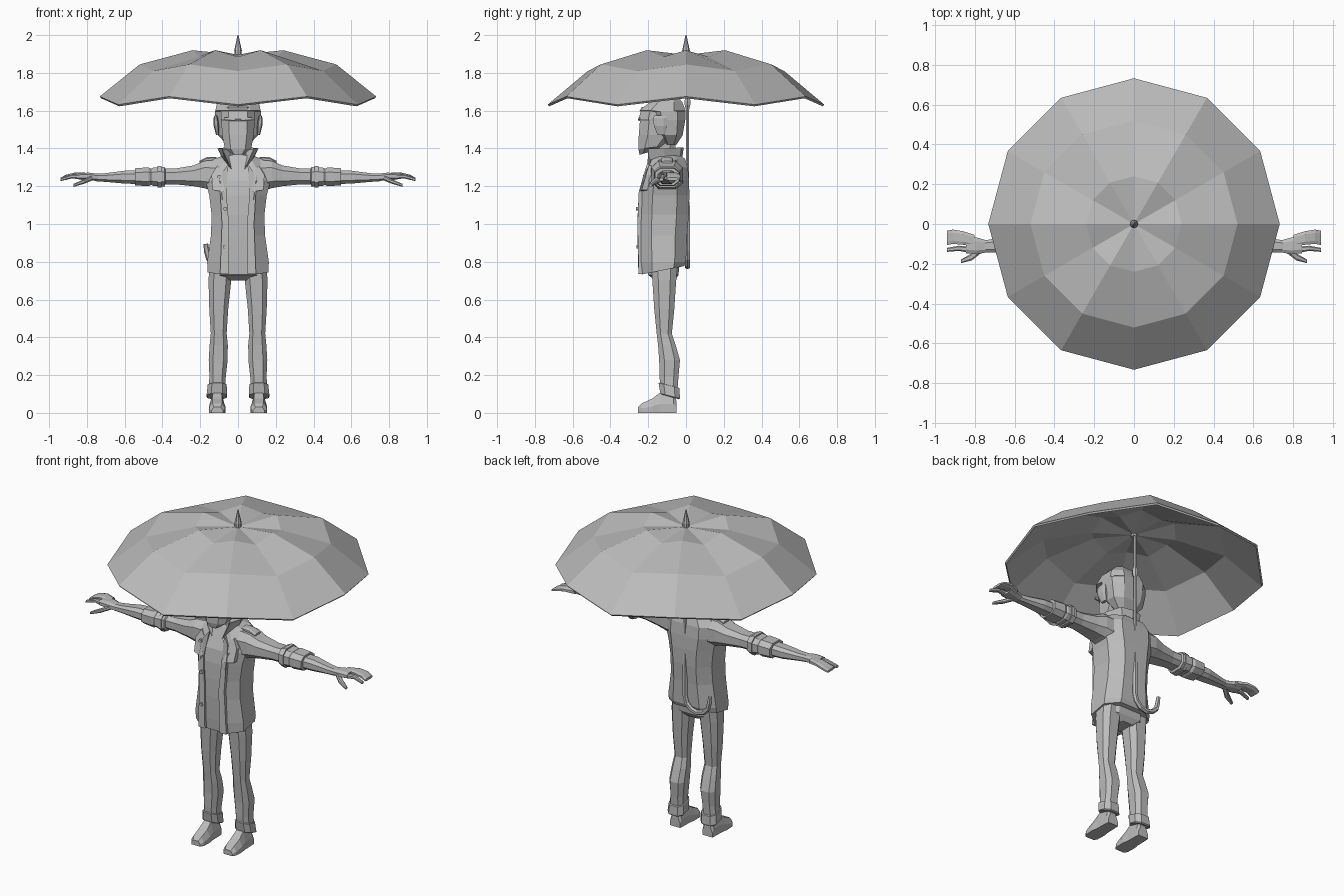
import bpy, bmesh, math
from mathutils import Vector

grey = bpy.data.materials.new("plain grey")
grey.diffuse_color = (0.5, 0.5, 0.5, 1)


def finish(name, bm, mirror=False, recalc=True):
    if recalc:
        bmesh.ops.recalc_face_normals(bm, faces=bm.faces)
    me = bpy.data.meshes.new(name)
    bm.to_mesh(me)
    bm.free()
    me.materials.append(grey)
    ob = bpy.data.objects.new(name, me)
    bpy.context.collection.objects.link(ob)
    if mirror:
        m = ob.modifiers.new("mirror", 'MIRROR')
        m.use_mirror_merge = False
    return ob


def loft(name, rings, mirror=False):
    """Skin a list of equal-length point loops and cap both ends."""
    bm = bmesh.new()
    vs = [[bm.verts.new(p) for p in r] for r in rings]
    n = len(vs[0])
    for a, b in zip(vs, vs[1:]):
        for i in range(n):
            j = (i + 1) % n
            bm.faces.new((a[i], a[j], b[j], b[i]))
    bm.faces.new(vs[0])
    bm.faces.new(vs[-1])
    return finish(name, bm, mirror)


# eight-sided outline with cut corners
OCT = [(1, -.5), (1, .5), (.55, 1), (-.55, 1), (-1, .5), (-1, -.5), (-.55, -1), (.55, -1)]


def flat_ring(z, hw, y0, y1, cx=0.0, slope=0.0):
    """Horizontal ring; slope lifts the back relative to the front."""
    yc, hy = (y0 + y1) / 2, (y1 - y0) / 2
    return [(cx + u * hw, yc + v * hy, z + slope * v) for u, v in OCT]


def side_ring(x, yc, zc, hy, hz):
    return [(x, yc + u * hy, zc + v * hz) for u, v in OCT]


def stack(name, rows, mirror=False):
    return loft(name, [flat_ring(*r) for r in rows], mirror)


def reach(name, rows):
    return loft(name, [side_ring(*r) for r in rows], True)


def slab(name, front, depth, mirror=False):
    """Panel given by (x, y, z) corners, thickened along y."""
    return loft(name, [front, [(x, y + depth, z) for x, y, z in front]], mirror)


def sweep(name, path, sides=6):
    """Tube through (x, z, radius) points in the plane y = 0.008."""
    pts = [Vector((x, 0.008, z)) for x, z, r in path]
    rings = []
    for i, p in enumerate(pts):
        t = (pts[min(i + 1, len(pts) - 1)] - pts[max(i - 1, 0)]).normalized()
        side, r = t.cross(Vector((0, 1, 0))), path[i][2]
        rings.append([p + r * (math.cos(a) * side + math.sin(a) * Vector((0, 1, 0)))
                      for a in (math.tau * k / sides for k in range(sides))])
    return loft(name, rings)


# umbrella canopy: twelve pleated panels, alternate ribs raised
bm = bmesh.new()
hub = bm.verts.new((0, 0, 1.895))
prev = None
for r, z_high, z_low in ((.24, 1.92, 1.885), (.52, 1.845, 1.81), (.732, 1.675, 1.632)):
    ring = []
    for k in range(12):
        a = math.tau * k / 12
        ring.append(bm.verts.new((r * math.cos(a), r * math.sin(a), z_low if k % 2 else z_high)))
    for k in range(12):
        j = (k + 1) % 12
        if prev is None:
            bm.faces.new((hub, ring[k], ring[j]))
        else:
            bm.faces.new((prev[k], ring[k], ring[j], prev[j]))
    prev = ring
canopy = finish("canopy", bm, recalc=False)
sol = canopy.modifiers.new("thickness", 'SOLIDIFY')
sol.thickness, sol.offset = .012, -1

# umbrella shaft, collar, tip and hooked handle
loft("canopy_tip", [[(r * math.cos(k * math.tau / 8), r * math.sin(k * math.tau / 8), z)
                     for k in range(8)]
                    for z, r in ((1.87, .018), (1.92, .02), (1.96, .011), (2.0, .003))])
sweep("shaft", [(0, 1.9, .009), (0, 1.05, .009)])
sweep("shaft_collar", [(0, 1.67, .011), (0, 1.655, .017), (0, 1.63, .017), (0, 1.61, .011)])
hook = [(0, 1.12, .012), (0, 1.08, .015)]
hook += [(-.083 + .083 * math.cos(a), .858 - .083 * math.sin(a), .015)
         for a in (math.pi * k / 6 for k in range(7))]
sweep("hook_handle", hook + [(-.17, .895, .012)])

# coat body with the hem dipping at the front
stack("coat", [
    (.755, .162, -.235, -.01, 0, .022),
    (.80, .163, -.24, .0),
    (.94, .143, -.246, .006),
    (1.05, .140, -.246, .015),
    (1.15, .152, -.242, .018),
    (1.23, .172, -.23, .016),
    (1.30, .172, -.20, .01),
    (1.345, .125, -.18, -.005),
    (1.365, .07, -.17, -.03)])

# open coat fronts, centre strip, pocket flaps and buttons
slab("coat_front", [(.05, -.252, .735), (.095, -.25, .735), (.085, -.257, 1.0),
                    (.095, -.25, 1.17), (.085, -.222, 1.27), (.05, -.205, 1.32),
                    (.062, -.25, 1.17), (.048, -.258, 1.0)], .02, True)
slab("chest_flap", [(.07, -.25, 1.17), (.135, -.235, 1.18), (.14, -.212, 1.26),
                    (.11, -.198, 1.31), (.08, -.212, 1.28)], .03, True)
for i, (bx, by, bz) in enumerate(((-.07, -.262, .88), (-.068, -.264, 1.08), (-.1, -.228, 1.25))):
    slab("button_%d" % (i + 1),
         [(bx + .011 * math.cos(k * math.tau / 6), by, bz + .011 * math.sin(k * math.tau / 6))
          for k in range(6)], .02)

# collar wings and shoulder straps
loft("collar", [
    [(.0, -.185, 1.29), (.075, -.19, 1.34), (.085, -.11, 1.35), (.06, -.03, 1.35), (0, -.02, 1.35)],
    [(.035, -.205, 1.29), (.085, -.2, 1.40), (.108, -.12, 1.40), (.07, -.025, 1.405), (0, -.012, 1.405)],
    [(.03, -.19, 1.30), (.07, -.18, 1.395), (.09, -.12, 1.395), (.058, -.045, 1.40), (0, -.035, 1.40)],
], True)
reach("shoulder_strap", [(.115, -.1, 1.345, .028, .01), (.165, -.1, 1.34, .03, .014),
                         (.205, -.1, 1.322, .028, .012)])

# sleeves with rolled cuffs
reach("sleeve", [
    (.11, -.1, 1.255, .085, .085), (.18, -.1, 1.262, .082, .072), (.235, -.1, 1.255, .07, .055),
    (.33, -.1, 1.252, .055, .042), (.385, -.1, 1.252, .055, .042), (.39, -.1, 1.25, .064, .053),
    (.45, -.1, 1.25, .066, .048), (.46, -.1, 1.25, .06, .043), (.475, -.1, 1.25, .068, .05),
    (.545, -.1, 1.25, .064, .045)])
reach("sleeve_buckle", [(.405, -.1, 1.25, .07, .058), (.425, -.1, 1.25, .07, .058)])

# forearms and hands
reach("forearm", [(.53, -.1, 1.248, .046, .036), (.60, -.1, 1.248, .045, .034),
                  (.70, -.108, 1.246, .034, .023), (.75, -.112, 1.246, .03, .02)])
reach("palm", [(.74, -.112, 1.246, .03, .019), (.79, -.11, 1.252, .042, .02),
               (.845, -.105, 1.252, .042, .017)])
reach("outer_fingers", [(.80, -.085, 1.255, .03, .016), (.86, -.07, 1.26, .034, .013),
                        (.91, -.064, 1.25, .036, .011), (.94, -.07, 1.238, .036, .007)])
reach("first_finger", [(.82, -.13, 1.25, .016, .014), (.88, -.122, 1.252, .013, .011),
                       (.94, -.13, 1.235, .01, .008)])
reach("thumb", [(.77, -.128, 1.245, .02, .014), (.815, -.165, 1.225, .018, .012),
                (.87, -.188, 1.205, .009, .008)])

# hips and trouser legs
stack("hips", [(.70, .06, -.16, -.06), (.73, .135, -.20, -.04), (.82, .14, -.21, -.03)])
stack("trouser_leg", [
    (.12, .045, -.135, -.045, .112), (.19, .043, -.14, -.04, .108),
    (.28, .05, -.142, -.032, .105), (.36, .048, -.148, -.055, .102),
    (.42, .042, -.155, -.075, .102), (.55, .050, -.168, -.062, .102),
    (.70, .060, -.178, -.052, .096), (.78, .062, -.185, -.045, .09)], True)
stack("trouser_cuff", [
    (.085, .05, -.128, -.038, .112, -.013), (.09, .054, -.136, -.032, .112, -.013),
    (.145, .05, -.145, -.035, .11, -.013), (.148, .04, -.138, -.045, .11, -.013)], True)

# shoes and ankles
loft("shoe", [[(.11 + s * w, y, z) for s, z in
               ((1, 0), (1, h * .45), (.6, h), (-.6, h), (-1, h * .45), (-1, 0))]
              for y, w, h in ((-.255, .03, .03), (-.235, .042, .05), (-.18, .044, .075),
                              (-.14, .038, .105), (-.065, .036, .105), (-.05, .034, .06))], True)

# neck, face and brows
stack("neck", [(1.31, .055, -.17, -.05), (1.38, .045, -.165, -.06), (1.45, .05, -.17, -.05)])
stack("face", [
    (1.378, .035, -.245, -.17, 0, .012), (1.405, .07, -.252, -.12, 0, .008),
    (1.47, .084, -.25, -.06), (1.545, .088, -.244, -.05), (1.555, .09, -.25, -.05),
    (1.62, .09, -.235, -.03)])
slab("brow", [(.015, -.254, 1.548), (.075, -.254, 1.552), (.075, -.252, 1.565),
              (.015, -.252, 1.56)], .009, True)

# hair, with the fringe stepping over the forehead
stack("hair", [
    (1.42, .06, -.11, -.05), (1.47, .105, -.145, -.018), (1.55, .12, -.165, -.004),
    (1.595, .122, -.18, -.002), (1.60, .12, -.25, -.002), (1.645, .11, -.19, -.02),
    (1.69, .065, -.155, -.055)])
stack("ear", [(1.47, .008, -.15, -.11, .108), (1.52, .014, -.17, -.1, .115),
              (1.56, .012, -.175, -.1, .118), (1.575, .006, -.165, -.11, .118)], True)
